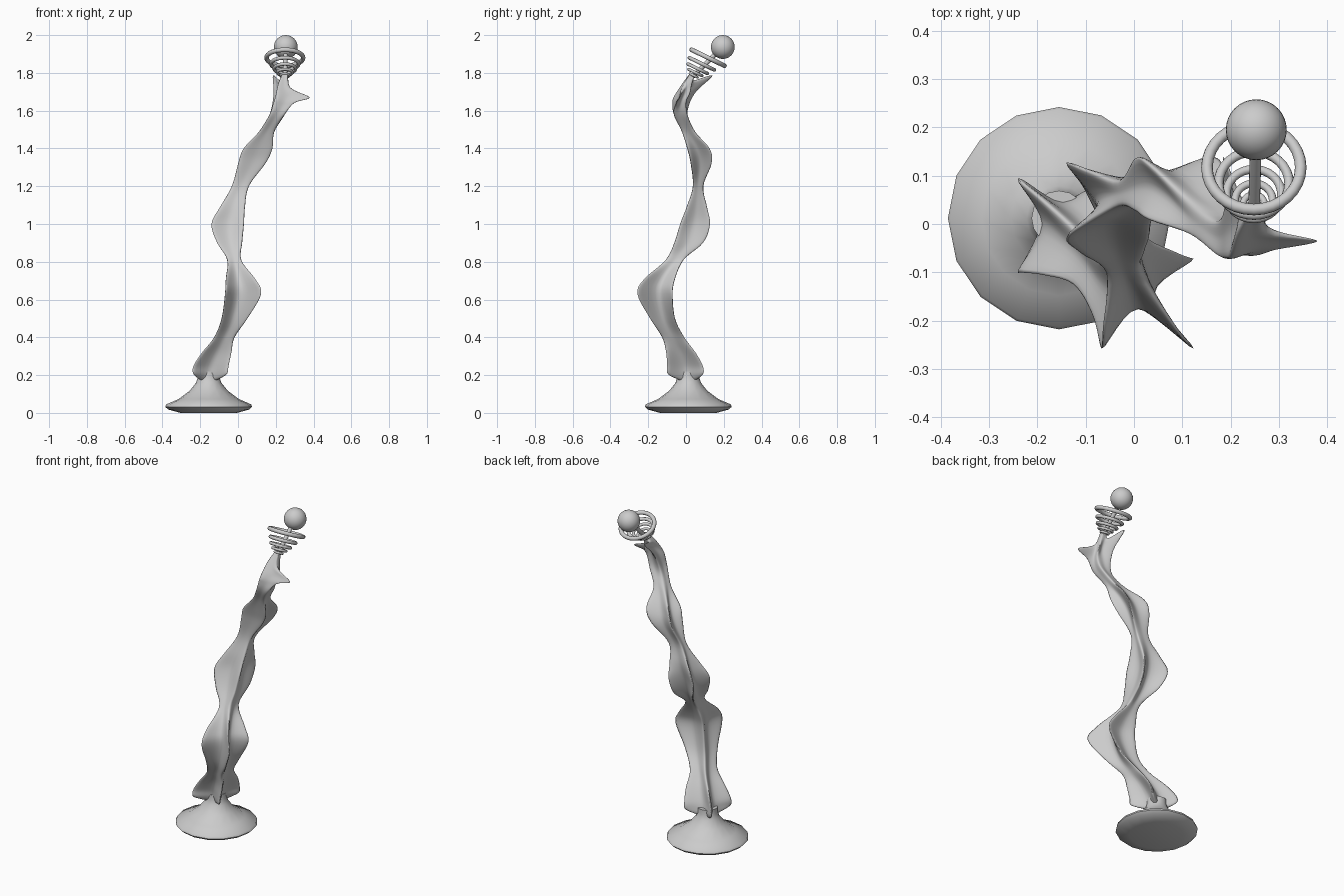
import bpy, math
from mathutils import Vector as V

if "Cube" in bpy.data.objects:
    bpy.data.objects.remove(bpy.data.objects["Cube"])


def make(name, verts, faces, angle=180):
    me = bpy.data.meshes.new(name)
    me.from_pydata(verts, [], faces)
    ob = bpy.data.objects.new(name, me)
    bpy.context.collection.objects.link(ob)
    finish(ob, name, angle)
    return ob


def finish(ob, name, angle=180):
    ob.name = name
    bpy.ops.object.select_all(action='DESELECT')
    ob.select_set(True)
    bpy.context.view_layer.objects.active = ob
    bpy.ops.object.shade_smooth_by_angle(angle=math.radians(angle))


def skin(rings):
    n = len(rings[0])
    verts = [p for r in rings for p in r]
    faces = [(i*n+j, i*n+(j+1) % n, (i+1)*n+(j+1) % n, (i+1)*n+j)
             for i in range(len(rings)-1) for j in range(n)]
    faces += [tuple(reversed(range(n))), tuple(range(len(verts)-n, len(verts)))]
    return verts, faces


def spline(p, steps, closed=False):
    n, out = len(p), []
    at = lambda i: p[i % n] if closed else p[max(0, min(n-1, i))]
    for i in range(n if closed else n-1):
        a, b, c, d = (at(i+k) for k in (-1, 0, 1, 2))
        for s in range(steps):
            t = s/steps
            out.append(0.5*(2*b + (c-a)*t + (2*a-5*b+4*c-d)*t*t + (3*b-a-3*c+d)*t**3))
    return out if closed else out + [p[-1]]


# flared foot
foot = [(.15, 0), (.215, .018), (.23, .032), (.225, .045), (.16, .073),
        (.10, .118), (.067, .16), (.057, .19), (.057, .22)]
make("foot", *skin([[V((-.155 + r*math.cos(j*math.tau/16), .012 + r*math.sin(j*math.tau/16), z))
                     for j in range(16)] for r, z in foot]), angle=50)

# finned stem: z, x range, y range of the four fins, core centre
stations = [
    (.17, -.19, -.12, -.025, .045, -.155, .01),
    (.205, -.235, -.06, -.095, .09, -.15, .005),
    (.25, -.235, -.05, -.10, .088, -.14, -.005),
    (.32, -.19, -.035, -.105, .05, -.11, -.03),
    (.40, -.125, -.02, -.125, -.01, -.07, -.07),
    (.50, -.085, .05, -.19, -.06, -.03, -.115),
    (.63, -.068, .122, -.257, -.072, 0, -.135),
    (.71, -.063, .09, -.22, -.06, -.005, -.115),
    (.81, -.055, .015, -.105, -.015, -.02, -.06),
    (.90, -.11, .02, -.06, .09, -.03, -.005),
    (1.0, -.14, .03, -.03, .127, -.035, .035),
    (1.09, -.095, .035, .005, .11, -.02, .055),
    (1.2, -.03, .055, .038, .09, .012, .065),
    (1.32, .002, .145, .028, .135, .065, .07),
    (1.4, .03, .182, .01, .125, .105, .05),
    (1.49, .115, .19, -.02, .045, .155, .015),
    (1.58, .17, .245, -.062, .005, .21, -.03),
]
fins = [([V((a, c, z)), V((b, c, z)), V((b, d, z)), V((a, d, z))], V((x, y, z)))
        for z, a, b, c, d, x, y in stations]
# swept-up crown fins
for q, core in [
    ([(.19, -.07, 1.635), (.30, -.05, 1.642), (.265, 0, 1.645), (.19, .045, 1.69)], (.23, -.035, 1.65)),
    ([(.2, -.065, 1.67), (.38, -.035, 1.67), (.27, .02, 1.69), (.185, .14, 1.785)], (.238, -.02, 1.70)),
    ([(.213, -.025, 1.735), (.275, -.02, 1.72), (.265, .03, 1.745), (.22, .04, 1.76)], (.243, .005, 1.745)),
    ([(.235, .02, 1.795), (.262, .02, 1.795), (.262, .045, 1.785), (.235, .045, 1.785)], (.25, .033, 1.79)),
]:
    fins.append(([V(p) for p in q], V(core)))
cage = []
for tips, core in fins:
    ring = []
    for i in range(4):
        d = (tips[i] + tips[(i+1) % 4])/2 - core
        ring += [tips[i], core + d*min(1, .042/d.length)]
    cage.append(ring)
columns = [spline([r[j] for r in cage], 5) for j in range(8)]
make("finned_stem", *skin([spline(list(r), 6, True) for r in zip(*columns)]))

# tilted rings: y, z, outer radius, wire radius
for i, (y, z, r, w) in enumerate([(.117, 1.88, .109, .012), (.084, 1.848, .083, .010),
                                  (.062, 1.822, .066, .009), (.049, 1.802, .047, .008),
                                  (.041, 1.786, .029, .007)]):
    bpy.ops.mesh.primitive_torus_add(location=(.248, y, z), rotation=(-math.radians(26), 0, 0),
                                     major_radius=r-w, minor_radius=w,
                                     major_segments=32, minor_segments=12)
    finish(bpy.context.object, f"ring_{i+1}")

# rod and ball
a, b = V((.248, .02, 1.765)), V((.253, .192, 1.936))
bpy.ops.mesh.primitive_cylinder_add(vertices=16, radius=.012, depth=(b-a).length, location=(a+b)/2)
bpy.context.object.rotation_euler = (b-a).to_track_quat('Z', 'Y').to_euler()
finish(bpy.context.object, "rod", 40)
bpy.ops.mesh.primitive_uv_sphere_add(segments=32, ring_count=16, radius=.063, location=(.253, .195, 1.937))
finish(bpy.context.object, "ball")
